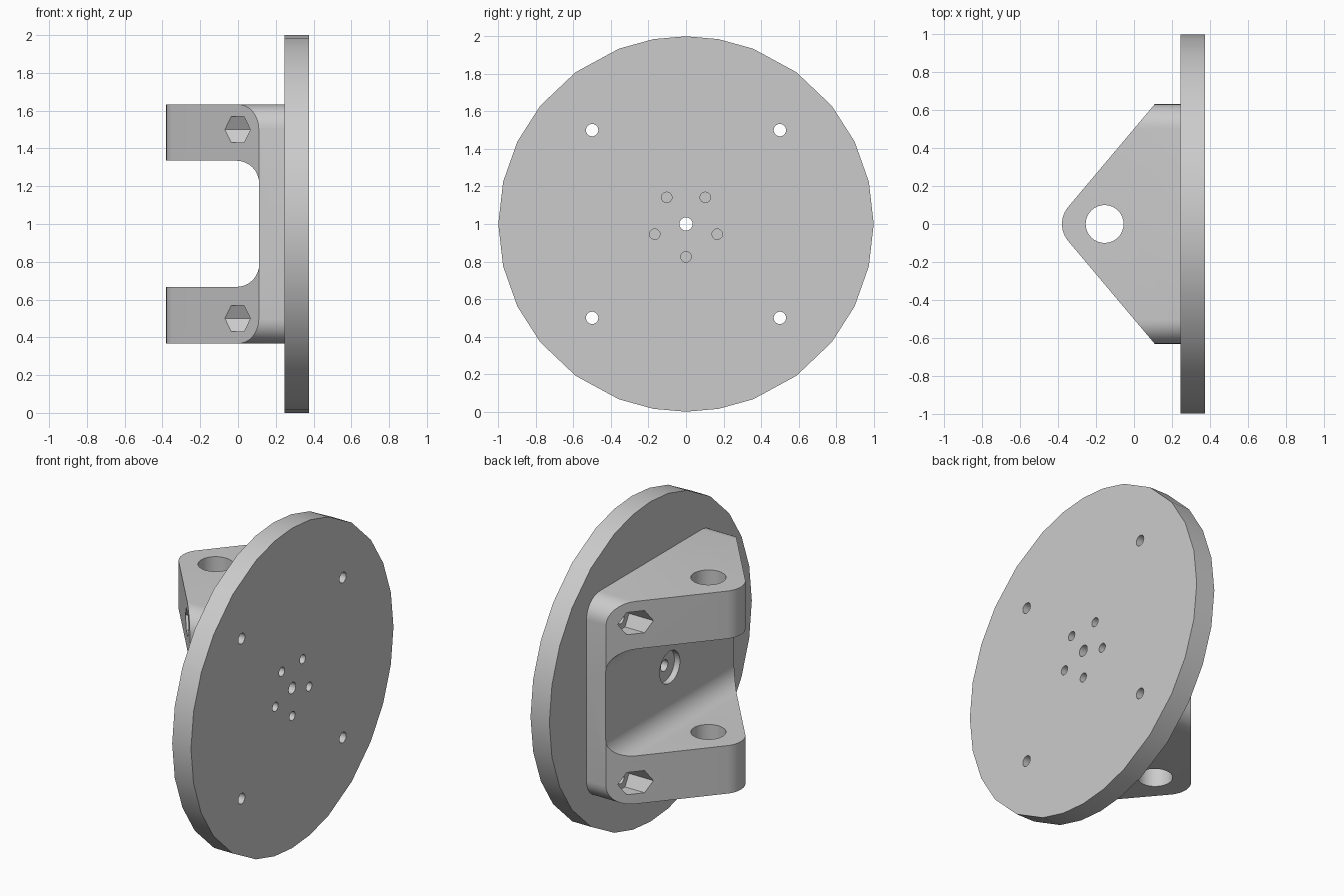
import bpy, bmesh
from math import sin, cos, pi, radians, atan2

if "Cube" in bpy.data.objects:
    bpy.data.objects.remove(bpy.data.objects["Cube"])

grey = bpy.data.materials.new("plain_grey")
grey.use_nodes = True
grey.diffuse_color = (0.6, 0.6, 0.6, 1)
grey.node_tree.nodes["Principled BSDF"].inputs["Base Color"].default_value = (0.6, 0.6, 0.6, 1)

PLACE = {"x": lambda u, v, t: (t, u, v),
         "y": lambda u, v, t: (u, t, v),
         "z": lambda u, v, t: (u, v, t)}


def prism(name, outline, axis, start, end):
    """Extrude a 2D outline along an axis."""
    bm = bmesh.new()
    rings = [[bm.verts.new(PLACE[axis](u, v, t)) for u, v in outline] for t in (start, end)]
    bm.faces.new(rings[0])
    bm.faces.new(rings[1][::-1])
    n = len(outline)
    for i in range(n):
        j = (i + 1) % n
        bm.faces.new((rings[0][i], rings[0][j], rings[1][j], rings[1][i]))
    bmesh.ops.recalc_face_normals(bm, faces=bm.faces)
    mesh = bpy.data.meshes.new(name)
    bm.to_mesh(mesh)
    bm.free()
    mesh.materials.append(grey)
    obj = bpy.data.objects.new(name, mesh)
    bpy.context.collection.objects.link(obj)
    return obj


def arc(cu, cv, r, a0, a1, n):
    return [(cu + r * cos(a0 + (a1 - a0) * i / n), cv + r * sin(a0 + (a1 - a0) * i / n))
            for i in range(n + 1)]


def circle(cu, cv, r, n=24):
    return arc(cu, cv, r, 0, 2 * pi, n)[:-1]


def rounded_rect(u0, v0, u1, v1, r, n=8):
    corners = [(u1 - r, v1 - r), (u0 + r, v1 - r), (u0 + r, v0 + r), (u1 - r, v0 + r)]
    return [p for k, (u, v) in enumerate(corners)
            for p in arc(u, v, r, k * pi / 2, (k + 1) * pi / 2, n)]


def carve(target, cutter, operation="DIFFERENCE"):
    mod = target.modifiers.new("carve", "BOOLEAN")
    mod.operation, mod.object, mod.solver = operation, cutter, "EXACT"
    bpy.context.view_layer.objects.active = target
    bpy.ops.object.modifier_apply(modifier=mod.name)
    bpy.data.objects.remove(cutter)


BACK, FACE = 0.245, 0.375      # the two flat sides of the disc
bolts = [(y, z) for y in (-0.5, 0.5) for z in (0.5, 1.5)]

# Round mounting disc, coarser facets on the diagonals
quarter = [0, 10, 21, 36, 51, 64, 77]
turns = quarter + [180 - a for a in [90] + quarter[:0:-1]]
turns += [a + 180 for a in turns]
disc = prism("mounting_disc", [(sin(radians(a)), 1 + cos(radians(a))) for a in turns],
             "x", BACK, FACE)

# Bracket: triangular plan with a rounded nose
HALF, SHOULDER, NOSE_R = 0.633, 0.11, 0.14
nose_x = -0.38 + NOSE_R
lean = atan2(0.455, -0.54)
plan = [(BACK, HALF), (SHOULDER, HALF)]
plan += arc(nose_x, 0, NOSE_R, lean, 2 * pi - lean, 12)
plan += [(SHOULDER, -HALF), (BACK, -HALF)]
bracket = prism("clevis_bracket", plan, "z", 1 - HALF, 1 + HALF)

# Rounded corners of the bracket base
carve(bracket, prism("corner_cutter", rounded_rect(-HALF, 1 - HALF, HALF, 1 + HALF, 0.13),
                     "x", -1, 1), "INTERSECT")
# Filleted gap between the two arms
carve(bracket, prism("gap_cutter", rounded_rect(-1, 0.667, SHOULDER + 0.002, 1.335, 0.12),
                     "y", -1, 1))
# Pin hole through both arms
carve(bracket, prism("pin_cutter", circle(-0.155, 0, 0.1, 32), "z", 0, 2))
# Counterbore and centre hole
carve(bracket, prism("bore_cutter", circle(0, 1, 0.1, 32), "x", 0, 0.15))
for part in (bracket, disc):
    carve(part, prism("centre_cutter", circle(0, 1, 0.035), "x", 0, 1))
# Bolt holes with hexagonal nut pockets
for y, z in bolts:
    carve(bracket, prism("nut_cutter", circle(y, z, 0.08, 6), "x", -1, 0.1))
    for part in (bracket, disc):
        carve(part, prism("bolt_cutter", circle(y, z, 0.033), "x", -1, 1))
# Ring of five screw holes in the disc
for k in range(5):
    a = -pi / 2 + k * 2 * pi / 5
    carve(disc, prism("screw_cutter", circle(0.175 * cos(a), 1 + 0.175 * sin(a), 0.028),
                      "x", 0, 1))

# Smooth curved walls, keep crisp edges
bpy.ops.object.select_all(action="DESELECT")
for part in (disc, bracket):
    part.select_set(True)
bpy.context.view_layer.objects.active = disc
bpy.ops.object.shade_smooth_by_angle(angle=radians(30))
